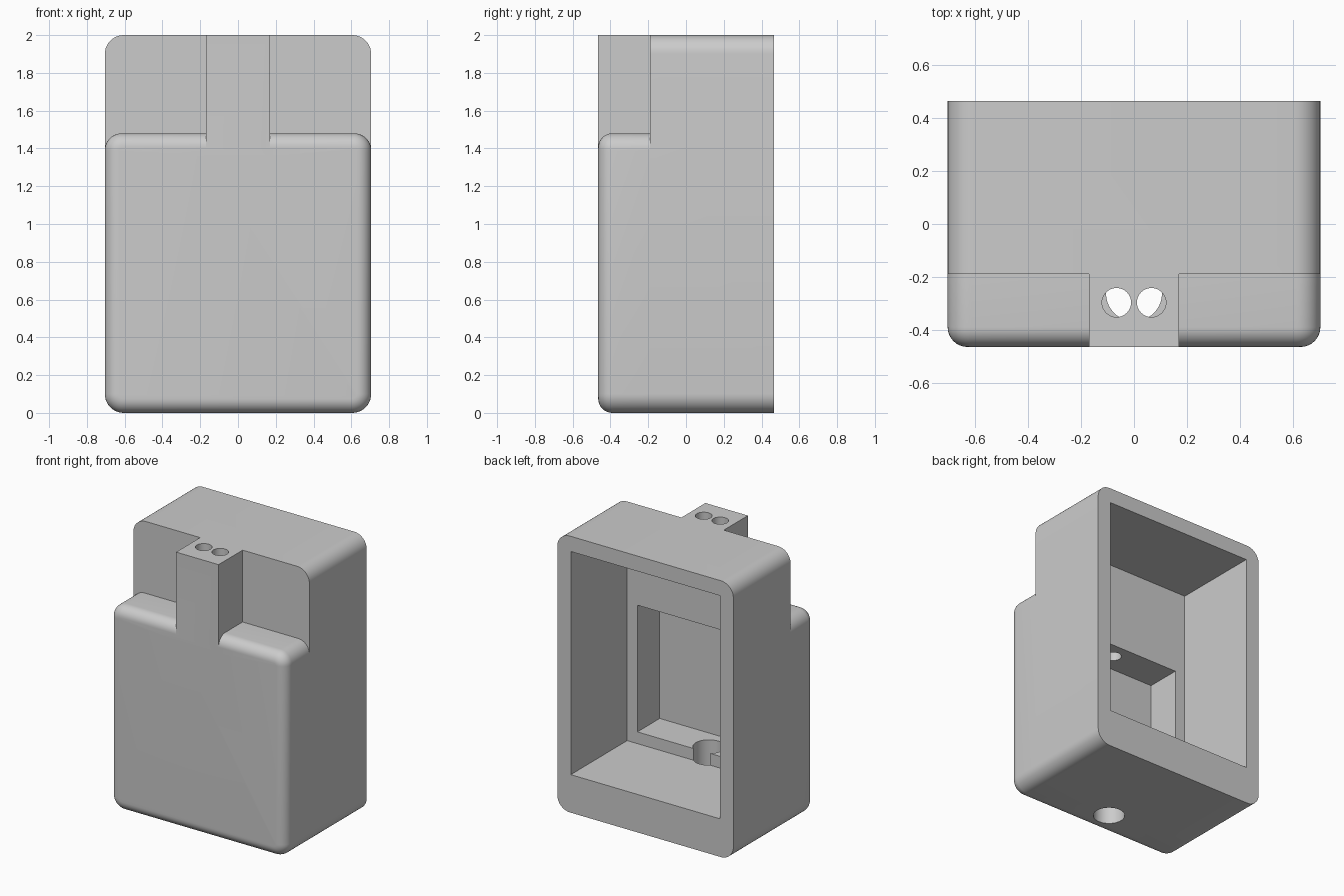
import bpy
import bmesh
import math
from mathutils import Matrix, Vector

cube = bpy.data.objects.get("Cube")
if cube:
    bpy.data.objects.remove(cube, do_unlink=True)

# Single flat colour
grey = bpy.data.materials.new("light_grey")
grey.use_nodes = True
colour = (0.6, 0.6, 0.6, 1)
grey.diffuse_color = colour
grey.node_tree.nodes["Principled BSDF"].inputs["Base Color"].default_value = colour

HALF_W, FRONT, BACK = 0.705, -0.465, 0.465
STEP = -0.19


def make_object(name, bm):
    bmesh.ops.recalc_face_normals(bm, faces=bm.faces)
    mesh = bpy.data.meshes.new(name)
    bm.to_mesh(mesh)
    bm.free()
    mesh.materials.append(grey)
    obj = bpy.data.objects.new(name, mesh)
    bpy.context.collection.objects.link(obj)
    return obj


def box(name, low, high):
    low, high = Vector(low), Vector(high)
    bm = bmesh.new()
    bmesh.ops.create_cube(bm, size=1)
    for v in bm.verts:
        v.co = [l + (c + 0.5) * (h - l) for l, c, h in zip(low, v.co, high)]
    return make_object(name, bm)


def post(name, x, y, radius, low, high):
    bm = bmesh.new()
    bmesh.ops.create_cone(bm, cap_ends=True, segments=40, radius1=radius,
                          radius2=radius, depth=high - low,
                          matrix=Matrix.Translation((x, y, (low + high) / 2)))
    return make_object(name, bm)


def rounded_block(name, y0, y1, top, top_r, bottom_r, front_r=0):
    """Rounded rectangle in xz, extruded along y, with an optional soft front rim."""
    bm = bmesh.new()
    steps = 10
    corners = [(1, 0, bottom_r, -90), (1, top, top_r, 0),
               (-1, top, top_r, 90), (-1, 0, bottom_r, 180)]
    verts = []
    for side, z, r, start in corners:
        cx = side * (HALF_W - r)
        cz = z - r if z else r
        for i in range(steps + 1):
            a = math.radians(start + 90 * i / steps)
            verts.append(bm.verts.new((cx + r * math.cos(a), y0, cz + r * math.sin(a))))
    face = bm.faces.new(verts)
    rim = list(face.edges)
    extruded = bmesh.ops.extrude_face_region(bm, geom=[face], use_keep_orig=True)
    new_verts = [g for g in extruded["geom"] if isinstance(g, bmesh.types.BMVert)]
    bmesh.ops.translate(bm, verts=new_verts, vec=(0, y1 - y0, 0))
    bmesh.ops.recalc_face_normals(bm, faces=bm.faces)
    if front_r:
        bmesh.ops.bevel(bm, geom=rim, offset=front_r, segments=8,
                        profile=0.5, affect='EDGES')
    return make_object(name, bm)


def combine(target, other, operation):
    mod = target.modifiers.new(operation.lower(), 'BOOLEAN')
    mod.operation = operation
    mod.solver = 'EXACT'
    mod.object = other
    bpy.context.view_layer.objects.active = target
    bpy.ops.object.modifier_apply(modifier=mod.name)
    bpy.data.objects.remove(other, do_unlink=True)


# Tall rear shell, shorter soft-edged front block, and the cable column
housing = rounded_block("housing", STEP, BACK, 2.0, 0.1, 0.1)
combine(housing, rounded_block("front_block", FRONT, STEP, 1.48, 0.09, 0.1, 0.075), 'UNION')
combine(housing, box("cable_column", (-0.17, FRONT, 1.36), (0.17, -0.1, 2.0)), 'UNION')

# Open back cavity and the smaller pocket in front of it
combine(housing, box("back_cavity", (-0.597, -0.18, 0.275), (0.597, 0.7, 1.89)), 'DIFFERENCE')
combine(housing, box("front_pocket", (-0.515, -0.435, 0.36), (0.515, 0, 1.277)), 'DIFFERENCE')

# Hole in the floor and the twin cable holes down the column
combine(housing, post("floor_hole", 0, -0.262, 0.106, -0.1, 0.5), 'DIFFERENCE')
for side in (-1, 1):
    combine(housing, post("cable_hole", side * 0.066, -0.297, 0.055, 1.1, 2.1), 'DIFFERENCE')

bpy.ops.object.select_all(action='DESELECT')
housing.select_set(True)
bpy.context.view_layer.objects.active = housing
bpy.ops.object.shade_smooth_by_angle(angle=math.radians(30))
